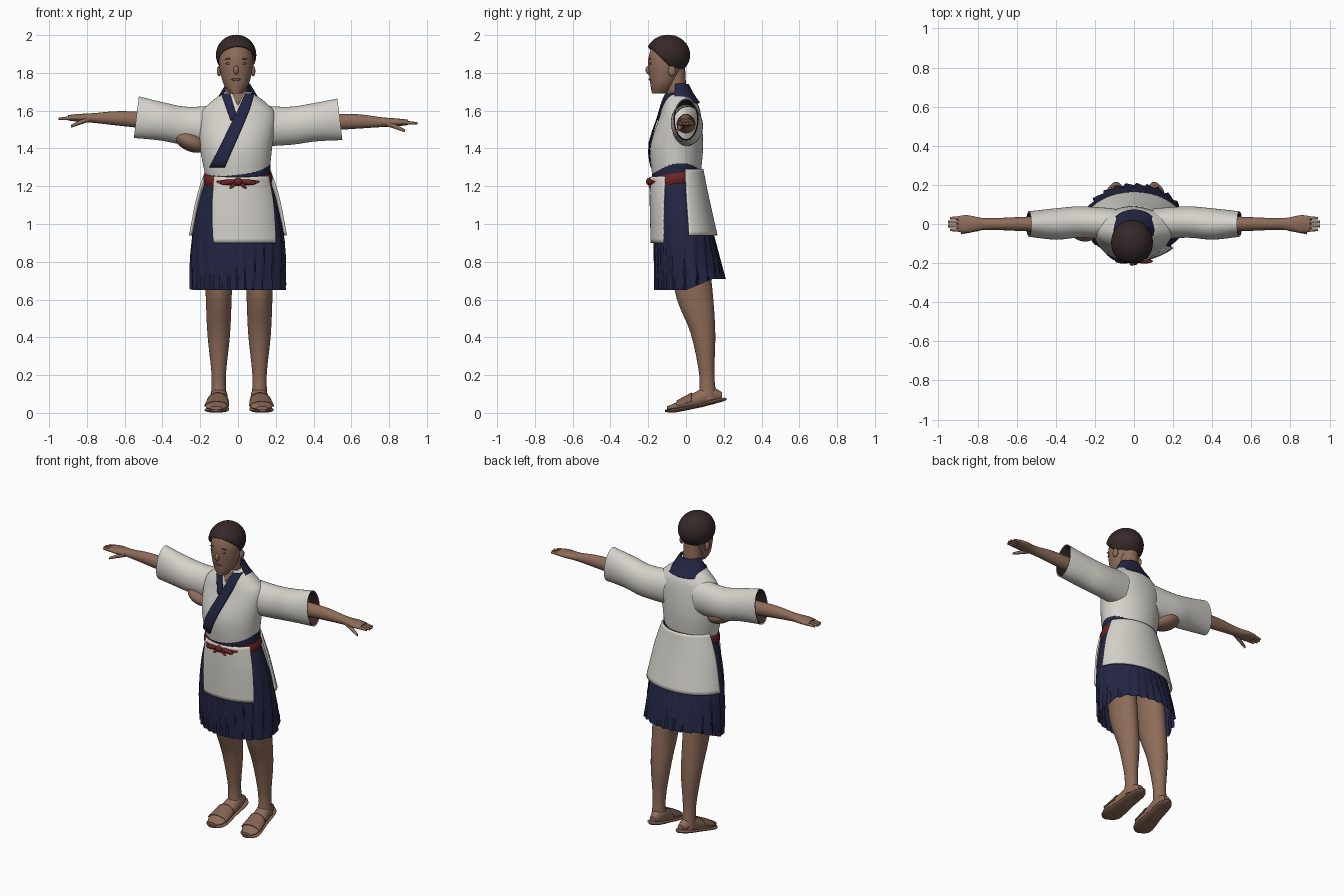
import bpy, bmesh, math
from mathutils import Vector, Matrix
from mathutils.bvhtree import BVHTree

cube = bpy.data.objects.get("Cube")
if cube:
    bpy.data.objects.remove(cube)


def material(name, *color):
    mat = bpy.data.materials.new(name)
    mat.use_nodes = True
    mat.diffuse_color = (*color, 1)
    mat.node_tree.nodes["Principled BSDF"].inputs["Base Color"].default_value = (*color, 1)
    return mat


SKIN = material("skin", .27, .15, .1)
SHADE = material("dark skin", .17, .09, .07)
HAIR = material("dark brown", .036, .021, .021)
WHITE = material("off white cloth", .67, .65, .6)
NAVY = material("navy cloth", .017, .019, .058)
RED = material("red cloth", .15, .018, .018)
SANDAL = material("tan sandal", .22, .12, .08)
SIDES = ((1, "left"), (-1, "right"))


def clamp(value):
    return min(max(value, 0), 1)


def mix(start, end, factor):
    return start + (end - start) * factor


def finish(name, bm, mat, thick=0):
    """Turn the bmesh into a smooth shaded object, with optional cloth thickness."""
    bmesh.ops.recalc_face_normals(bm, faces=bm.faces[:])
    mesh = bpy.data.meshes.new(name)
    bm.to_mesh(mesh)
    bm.free()
    mesh.materials.append(mat)
    part = bpy.data.objects.new(name, mesh)
    bpy.context.collection.objects.link(part)
    if thick:
        modifier = part.modifiers.new("thickness", "SOLIDIFY")
        modifier.thickness = thick
        modifier.offset = 0
    bpy.ops.object.select_all(action='DESELECT')
    part.select_set(True)
    bpy.context.view_layer.objects.active = part
    bpy.ops.object.shade_smooth_by_angle(angle=math.radians(45))
    return part


def smooth_rows(rows, steps=6):
    """Spline through the rows of numbers."""
    result = []
    last = len(rows) - 1
    for i in range(last):
        before, start, end, after = rows[max(i - 1, 0)], rows[i], rows[i + 1], rows[min(i + 2, last)]
        for step in range(steps):
            t = step / steps
            result.append([b + t / 2 * (c - a + t * (2 * a - 5 * b + 4 * c - d + t * (3 * b - a - 3 * c + d)))
                           for a, b, c, d in zip(before, start, end, after)])
    return result + [list(rows[-1])]


def grid_faces(bm, grid):
    for low, high in zip(grid, grid[1:]):
        for j in range(len(low) - 1):
            bm.faces.new((low[j], low[j + 1], high[j + 1], high[j]))
    bmesh.ops.remove_doubles(bm, verts=bm.verts[:], dist=.0001)


def loft(name, rows, mat, axis='z', sides=40, warp=None, thick=0, open_ends=False,
         arc=(-90, 270), arc_end=None):
    """Skin over ellipses: position, two centre coordinates, two radii."""
    bm = bmesh.new()
    grid = []
    rings = smooth_rows(rows)
    for i, (pos, a, b, radius_a, radius_b) in enumerate(rings):
        first, final = (mix(p, q, i / (len(rings) - 1)) for p, q in zip(arc, arc_end or arc))
        ring = []
        for j in range(sides + 1):
            angle = math.radians(mix(first, final, j / sides))
            u, v = a + radius_a * math.cos(angle), b + radius_b * math.sin(angle)
            point = Vector({'z': (u, v, pos), 'x': (pos, u, v), 'y': (u, pos, v)}[axis])
            if warp:
                warp(point)
            ring.append(bm.verts.new(point))
        grid.append(ring)
    grid_faces(bm, grid)
    if not open_ends:
        bmesh.ops.holes_fill(bm, edges=bm.edges[:], sides=0)
    return finish(name, bm, mat, thick)


def grow(rows, amount):
    """Same sections with larger radii."""
    return [(*row[:-2], row[-2] + amount, row[-1] + amount) for row in rows]


def blob(name, location, size, mat, tilt=0, cut=None, thick=0):
    """Ellipsoid, optionally trimmed by a plane given as (point, normal)."""
    bm = bmesh.new()
    place = Matrix.Translation(location) @ Matrix.Rotation(tilt, 4, 'Y') @ Matrix.Diagonal((*size, 1))
    bmesh.ops.create_uvsphere(bm, u_segments=32, v_segments=20, radius=1, matrix=place)
    if cut:
        bmesh.ops.bisect_plane(bm, geom=bm.verts[:] + bm.edges[:] + bm.faces[:],
                               plane_co=cut[0], plane_no=cut[1], clear_outer=True)
    return finish(name, bm, mat, thick)


# Torso of the jacket
torso = loft("jacket_body", [
    (1.2, 0, -.05, .16, .12), (1.4, -.01, -.05, .19, .14), (1.57, 0, -.03, .2, .11),
    (1.64, 0, -.03, .15, .09), (1.7, 0, -.04, .07, .06)], WHITE, sides=56)
surface = BVHTree.FromPolygons([v.co for v in torso.data.vertices],
                               [p.vertices[:] for p in torso.data.polygons])


def drape(name, path, width, end_width, mat, lift):
    """Strip along an (x, z) path, laid on the front of the torso."""
    bm = bmesh.new()
    grid = []
    points = smooth_rows(path)
    for i, (x, z) in enumerate(points):
        half = mix(width, end_width, i / (len(points) - 1)) / 2
        row = []
        for j in range(-3, 4):
            across = x + half * j / 3
            hit = surface.ray_cast(Vector((across, -1, z)), Vector((0, 1, 0)))[0]
            row.append(bm.verts.new((across, (hit.y if hit else -.04) - lift, z)))
        grid.append(row)
    grid_faces(bm, grid)
    return finish(name, bm, mat, .007)


# Crossed collar and neck opening
drape("neck_opening", [(0, 1.695), (0, 1.63)], .07, 0, SKIN, .002)
drape("collar_under", [(-.065, 1.69), (-.02, 1.55)], .045, .04, NAVY, .005)
drape("collar_over", [(.06, 1.69), (.02, 1.58), (-.11, 1.3)], .045, .08, NAVY, .009)
loft("collar_back", [(1.64, 0, -.03, .12, .1), (1.69, 0, -.035, .09, .07), (1.74, 0, -.04, .06, .05)],
     NAVY, open_ends=True, thick=.01, arc=(-20, 200))

# Neck, head and hair
loft("neck", [(1.64, -.01, -.045, .06, .05), (1.83, -.01, -.06, .055, .055)], SKIN)
loft("head", [(1.69, -.01, -.14, .03, .04), (1.75, -.01, -.12, .07, .07),
              (1.87, -.01, -.1, .09, .1), (1.97, -.01, -.1, .06, .07)], SKIN)
blob("hair", (-.01, -.095, 1.895), (.105, .115, .105), HAIR,
     cut=((0, -.07, 1.81), (.1, -1, -1)), thick=.004)
blob("nose", (-.01, -.197, 1.815), (.014, .017, .023), SKIN)
blob("mouth", (-.01, -.192, 1.765), (.024, .006, .006), SHADE)
for side, label in SIDES:
    blob(label + "_eye", (side * .038 - .01, -.188, 1.85), (.017, .005, .006), SHADE)
    blob(label + "_brow", (side * .04 - .01, -.19, 1.874), (.02, .005, .004), SHADE)
    blob(label + "_ear", (side * .09 - .01, -.075, 1.81), (.012, .02, .028), SKIN)


# Pleated skirt with a raised back hem
def pleat(point):
    low = clamp((1.15 - point.z) * 2)
    turn = math.atan2(point.y, point.x) / math.tau
    scale = 1 + .075 * low * ((turn * 24 + .08) % 1 - .5)
    point.x *= scale
    point.y *= scale
    point.z += .06 * low * clamp(point.y * 7)


hips = [(1.25, 0, -.05, .165, .125), (1.1, 0, -.035, .21, .14), (.9, 0, -.01, .245, .16)]
loft("skirt", hips + [(.65, 0, .02, .25, .185)], NAVY, sides=144, warp=pleat, open_ends=True)
loft("underskirt", [(1, 0, 0, .19, .12), (.74, 0, .01, .19, .14)], RED,
     open_ends=True, thick=.006, arc=(-130, -50))

# Front and back white panels, the back one ending higher
panel = grow(hips, .012)
loft("front_panel", panel, WHITE, open_ends=True, thick=.01, arc=(-135, -25), arc_end=(-120, -40))
loft("back_panel", [(z + .04, *rest) for z, *rest in panel], WHITE, open_ends=True, thick=.01,
     arc=(20, 160), arc_end=(8, 172))


# Sashes and knot
def belt_tilt(point):
    point.z += .16 * (point.y + .05)


loft("navy_sash", [(z, 0, -.05, .172, .129) for z in (1.21, 1.32)], NAVY)
belt = [(z, 0, -.05, .175, .138) for z in (1.21, 1.24, 1.27)]
belt[1] = grow(belt, .008)[1]
loft("red_belt", belt, RED, warp=belt_tilt)
blob("belt_knot", (0, -.195, 1.225), (.022, .016, .02), RED)
for side, label in SIDES:
    blob(label + "_bow_loop", (side * .052, -.19, 1.222), (.045, .012, .014), RED, side * .12)
    blob(label + "_bow_tail", (side * .025, -.19, 1.205), (.026, .008, .009), RED, side * .7)

# Paired sleeves, arms, legs and feet
for side, label in SIDES:
    def arm_part(name, rows, mat, **options):
        placed = [(side * x, y, z - side * .012 * clamp(x * 2 - .6), *radii) for x, y, z, *radii in rows]
        loft(label + name, placed, mat, 'x', **options)

    def cuff(point):
        point.x -= side * .12 * (point.z - 1.55)

    sleeve = [(.1, 0, 1.52, .08, .11), (.27, .01, 1.52, .08, .1),
              (.4, 0, 1.54, .08, .1), (.54, 0, 1.56, .065, .11)]
    arm_part("_sleeve", sleeve, WHITE, open_ends=True, warp=cuff)
    arm_part("_sleeve_lining", grow(sleeve[2:], -.006), HAIR, open_ends=True, warp=cuff)
    arm_part("_arm", [(.25, 0, 1.53, .05, .05), (.6, 0, 1.55, .035, .04), (.76, 0, 1.55, .03, .026),
                      (.85, 0, 1.55, .045, .02), (.9, 0, 1.55, .04, .014)], SKIN)
    for finger in range(4):
        y = .0215 * (finger - 1.5)
        tip = .955 - .01 * abs(finger - 1.5)
        arm_part(f"_finger_{finger + 1}", [(.86, y, 1.55, .011, .012), (tip, y * .9, 1.545, .007, .006)],
                 SKIN, sides=12)
    arm_part("_thumb", [(.79, -.02, 1.545, .015, .016), (.885, -.045, 1.505, .008, .008)], SKIN, sides=12)

    # Leg rows leave out x: it is constant on the leg and splays along the foot
    leg = [(1, .01, .085, .09), (.65, .04, .07, .1), (.42, .09, .06, .065),
           (.2, .11, .038, .04), (.07, .115, .043, .05)]
    loft(label + "_leg", [(z, side * .108 + .006, *rest) for z, *rest in leg], SKIN)

    def foot_part(name, rows, mat, **options):
        placed = [(y, side * (.115 - .08 * y) + .006, *rest) for y, *rest in rows]
        loft(label + name, placed, mat, 'y', **options)

    foot = [(-.1, .025, .03, .01), (-.05, .035, .058, .022), (.03, .06, .05, .04),
            (.12, .09, .043, .05), (.19, .09, .02, .02)]
    foot_part("_foot", foot, SKIN)
    foot_part("_sandal_sole", [(-.11, .012, .02, .006), (-.06, .013, .063, .011), (.06, .038, .052, .012),
                               (.17, .065, .045, .012), (.215, .074, .01, .006)], SANDAL)
    foot_part("_sandal_strap", grow(foot[1:3], .005), SANDAL, open_ends=True, thick=.006, arc=(0, 180))

# Bare underarm below the open right sleeve
blob("right_underarm", (-.25, -.01, 1.435), (.09, .08, .05), SKIN, tilt=.4)
